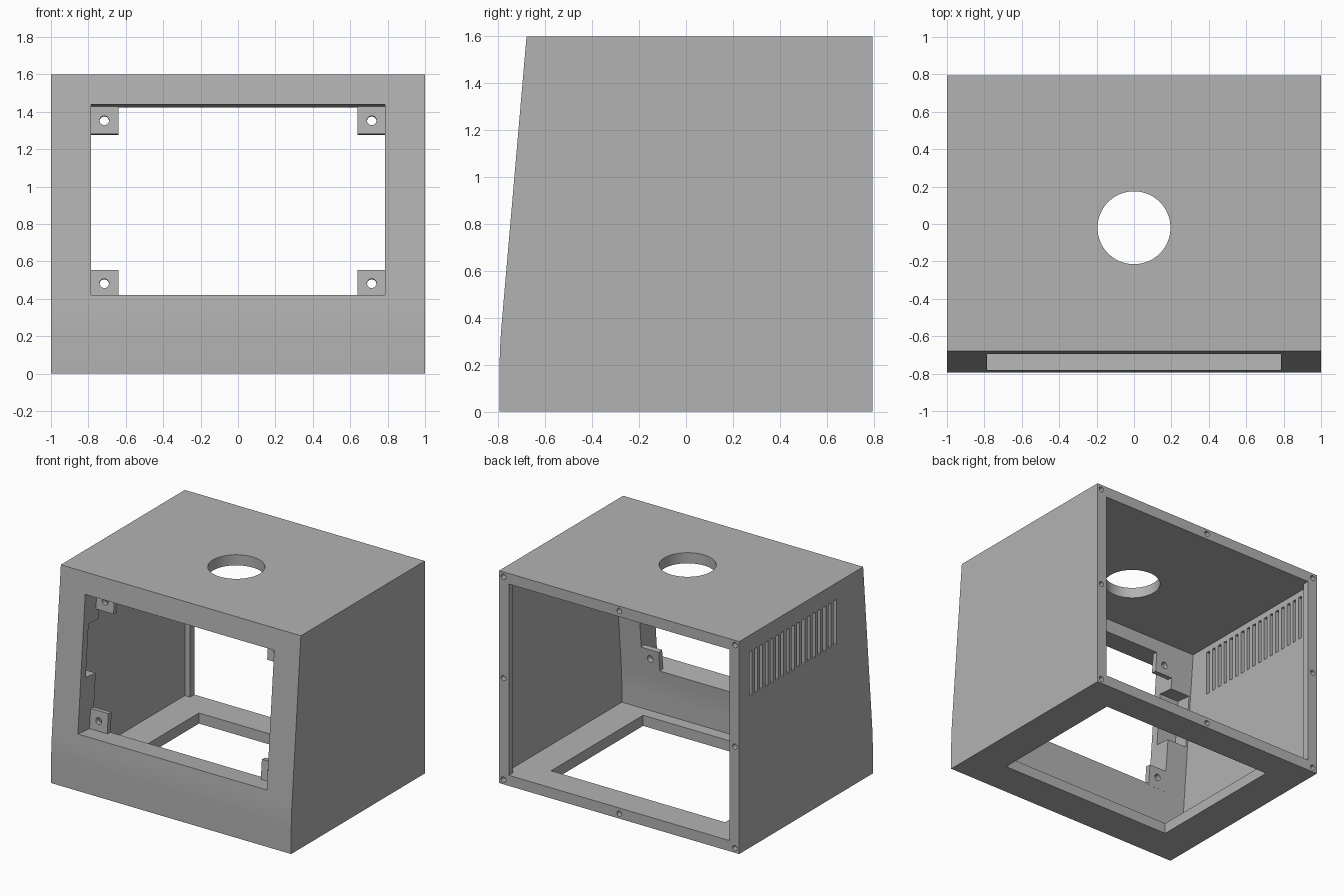
import bpy, bmesh, math
from mathutils import Matrix, Vector

cube = bpy.data.objects.get("Cube")
if cube:
    bpy.data.objects.remove(cube, do_unlink=True)

grey = bpy.data.materials.new("plain grey")
grey.use_nodes = True
COLOR = (0.45, 0.45, 0.45, 1)
grey.diffuse_color = COLOR
grey.node_tree.nodes["Principled BSDF"].inputs["Base Color"].default_value = COLOR

BACK, FRONT, HEIGHT = 0.795, -0.795, 1.6
SIDE, SLAB, FACE = 0.035, 0.08, 0.18      # wall thicknesses
LEAN = math.atan(0.0865)                  # backward tilt of the front


def finish(name, bm):
    bmesh.ops.recalc_face_normals(bm, faces=bm.faces)
    mesh = bpy.data.meshes.new(name)
    bm.to_mesh(mesh)
    bm.free()
    obj = bpy.data.objects.new(name, mesh)
    bpy.context.collection.objects.link(obj)
    mesh.materials.append(grey)
    return obj


def add_box(bm, lo, hi, frame=Matrix()):
    lo, hi = Vector(lo), Vector(hi)
    place = frame @ Matrix.Translation((lo + hi) / 2) @ Matrix.Diagonal((*(hi - lo), 1))
    bmesh.ops.create_cube(bm, size=1, matrix=place)


def add_rod(bm, center, radius, depth, axis="Y", frame=Matrix(), sides=24):
    turn = Matrix.Rotation(math.pi / 2, 4, "X") if axis == "Y" else Matrix()
    bmesh.ops.create_cone(bm, cap_ends=True, segments=sides, radius1=radius, radius2=radius,
                          depth=depth, matrix=frame @ Matrix.Translation(center) @ turn)


def front_profile(inset, bottom, top):
    """Side outline of the front: upright foot, soft bend, leaning face."""
    y0, bend, reach = FRONT + inset, 0.27, 0.1
    pts = [(y0, bottom)]
    for i in range(7):
        s = i / 6
        pts.append((y0 + math.tan(LEAN) * reach * s * s, bend - reach + 2 * reach * s))
    return pts + [(y0 + math.tan(LEAN) * (top - bend), top)]


def prism(name, outline, half_width):
    bm = bmesh.new()
    face = bm.faces.new([bm.verts.new((-half_width, y, z)) for y, z in outline])
    ext = bmesh.ops.extrude_face_region(bm, geom=[face])["geom"]
    bmesh.ops.translate(bm, verts=[v for v in ext if isinstance(v, bmesh.types.BMVert)],
                        vec=(2 * half_width, 0, 0))
    return finish(name, bm)


def cut(target, cutter):
    cutter.hide_render = True
    mod = target.modifiers.new("cut", "BOOLEAN")
    mod.operation, mod.solver, mod.object = "DIFFERENCE", "EXACT", cutter
    bpy.context.view_layer.objects.active = target
    bpy.ops.object.modifier_apply(modifier=mod.name)
    bpy.data.objects.remove(cutter, do_unlink=True)


# Outer shell and hollow interior
shell = prism("housing", front_profile(0, 0, HEIGHT) + [(BACK, HEIGHT), (BACK, 0)], 1)
FLANGE_Y = BACK - 0.05
cavity = front_profile(FACE, SLAB, HEIGHT - SLAB) + [(FLANGE_Y, HEIGHT - SLAB), (FLANGE_Y, SLAB)]
cut(shell, prism("cavity", cavity, 1 - SIDE))

# Rear opening, leaving a narrow flange on both side walls
bm = bmesh.new()
add_box(bm, (-0.92, FLANGE_Y - 0.1, SLAB), (0.92, BACK + 0.1, HEIGHT - SLAB))
cut(shell, finish("rear_opening", bm))

# Screen opening, square to the leaning face
MID_Z = 0.93
face_frame = (Matrix.Translation((0, FRONT + math.tan(LEAN) * (MID_Z - 0.27), MID_Z))
              @ Matrix.Rotation(-LEAN, 4, "X"))
HALF_W, HALF_H = 0.787, 0.511
bm = bmesh.new()
add_box(bm, (-HALF_W, -0.1, -HALF_H), (HALF_W, 0.3, HALF_H), face_frame)
cut(shell, finish("screen_opening", bm))

# Connector recess behind one jamb
bm = bmesh.new()
add_box(bm, (-0.95, 0.06, -0.115), (-HALF_W + 0.05, 0.3, 0.28), face_frame)
cut(shell, finish("connector_recess", bm))

# Floor opening and round roof hole
bm = bmesh.new()
add_box(bm, (-0.725, -0.525, -0.1), (0.725, 0.57, SLAB + 0.1))
add_rod(bm, (0, -0.02, HEIGHT), 0.195, 0.4, axis="Z", sides=64)
cut(shell, finish("floor_and_roof_holes", bm))

# Row of vent slots in one side wall
bm = bmesh.new()
SLOTS = 17
for i in range(SLOTS):
    y = -0.345 + i * 1.0 / (SLOTS - 1)
    add_box(bm, (-1.1, y - 0.015, 1.14), (-0.94, y + 0.015, 1.475))
cut(shell, finish("vent_slots", bm))

# Blind screw holes around the rear rim
bm = bmesh.new()
EDGE = 0.036
for x in (-1 + EDGE, 0, 1 - EDGE):
    for z in (EDGE, HEIGHT / 2, HEIGHT - EDGE):
        if x or z != HEIGHT / 2:
            add_rod(bm, (x, BACK, z), 0.02, 0.08, sides=16)
cut(shell, finish("rim_holes", bm))

# Four screen mounting tabs with screw holes, flush with the inside
parts = [shell]
TAB, OVERLAP = 0.147, 0.01
for sx, side in ((-1, "right"), (1, "left")):
    for sz, level in ((-1, "lower"), (1, "upper")):
        xs = sorted((sx * (HALF_W - TAB), sx * (HALF_W + OVERLAP)))
        zs = sorted((sz * (HALF_H - TAB), sz * (HALF_H + OVERLAP)))
        # The recessed jamb has no wall to bite into only at mid height
        bm = bmesh.new()
        add_box(bm, (xs[0], FACE - 0.04, zs[0]), (xs[1], FACE, zs[1]), face_frame)
        tab = finish(f"{level}_{side}_tab", bm)
        bm = bmesh.new()
        add_rod(bm, (sx * 0.715, FACE, sz * (HALF_H - 0.074)), 0.025, 0.2, frame=face_frame)
        cut(tab, finish("tab_hole", bm))
        parts.append(tab)

# Smooth the bend and round holes, keep every corner crisp
for obj in parts:
    bpy.ops.object.select_all(action="DESELECT")
    obj.select_set(True)
    bpy.context.view_layer.objects.active = obj
    bpy.ops.object.shade_smooth_by_angle(angle=math.radians(30))
